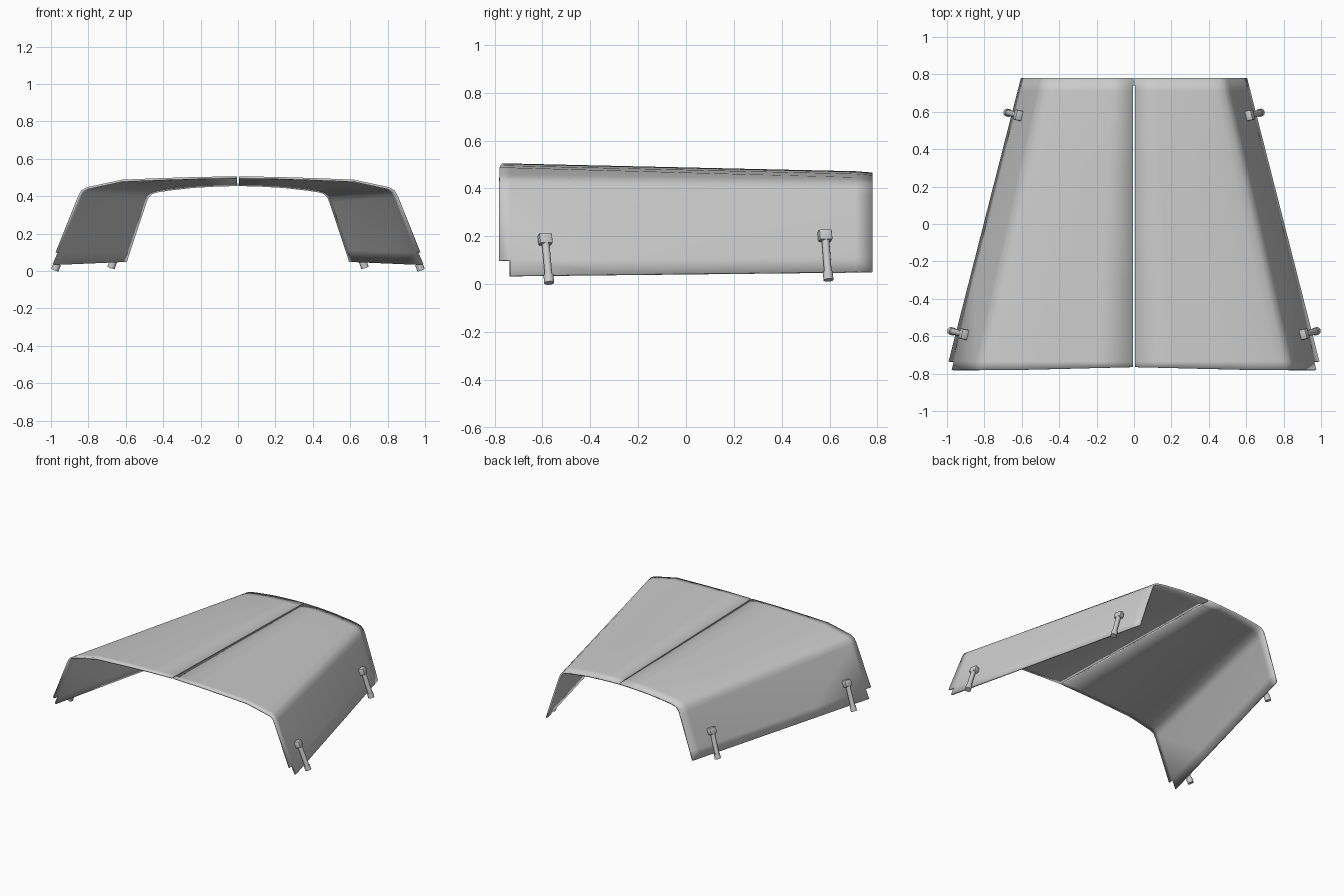
import bpy, bmesh
from mathutils import Vector, Matrix

cube = bpy.data.objects.get("Cube")
if cube:
    bpy.data.objects.remove(cube, do_unlink=True)


def material(name, value):
    m = bpy.data.materials.new(name)
    m.use_nodes = True
    colour = (value, value, value, 1)
    m.diffuse_color = colour
    m.node_tree.nodes["Principled BSDF"].inputs["Base Color"].default_value = colour
    return m


panel_grey = material("panel grey", 0.6)

# Half cross-sections (x, z), from the centre seam down to the bottom edge
FRONT = [(.006, .505), (.2, .503), (.42, .496), (.62, .488), (.76, .458), (.81, .447),
         (.838, .43), (.855, .40), (.975, .10), (1.003, .036)]
BACK = [(.006, .470), (.12, .467), (.25, .459), (.38, .444), (.43, .436), (.465, .422),
        (.487, .40), (.5, .37), (.585, .115), (.605, .052)]
HALF = .78


def section(y):
    """Cross-section of the hood at a given depth."""
    t = (y + HALF) / (2 * HALF)
    return [Vector((a[0] + (b[0] - a[0]) * t, y, a[1] + (b[1] - a[1]) * t))
            for a, b in zip(FRONT, BACK)]


def finish(obj, angle=35):
    bpy.ops.object.select_all(action='DESELECT')
    obj.select_set(True)
    bpy.context.view_layer.objects.active = obj
    bpy.ops.object.shade_smooth_by_angle(angle=angle * 3.14159 / 180)


def make_object(bm, name):
    mesh = bpy.data.meshes.new(name)
    bm.to_mesh(mesh)
    bm.free()
    obj = bpy.data.objects.new(name, mesh)
    bpy.context.collection.objects.link(obj)
    mesh.materials.append(panel_grey)
    return obj


def add_mirror(obj):
    mod = obj.modifiers.new("mirror", 'MIRROR')
    mod.use_axis[0] = True


# Hood shell: lofted half, notched at the front bottom corner
bm = bmesh.new()
rows = []
for y in (-HALF, -.735, -.3, .3, .71, HALF):
    points = section(y)
    if y == -HALF:                      # front edge curves back at the seam
        for p in points:
            p.y += .015 * max(0, 1 - p.x / .6)
    if y == HALF:                       # rear lip closes the seam and drops a little
        points[0].x = .002
        for p in points[:5]:
            p.z -= .004
    rows.append([bm.verts.new(p) for p in points])
last = len(FRONT) - 2
for r in range(len(rows) - 1):
    for i in range(last + 1):
        if r == 0 and i == last:
            continue
        a, b = rows[r], rows[r + 1]
        bm.faces.new((a[i], a[i + 1], b[i + 1], b[i]))
bmesh.ops.delete(bm, geom=[v for v in bm.verts if not v.link_faces], context='VERTS')
hood = make_object(bm, "hood_shell")
solid = hood.modifiers.new("thickness", 'SOLIDIFY')
solid.thickness = .012
solid.offset = -1
add_mirror(hood)
finish(hood)


def latch_frame(y, z):
    """Axes lying on the side wall: local z runs up the wall, local x points out."""
    def wall(yy, zz):
        s = section(yy)
        top, low = s[7], s[9]
        return top.lerp(low, (top.z - zz) / (top.z - low.z))
    p = wall(y, z)
    along = (wall(y + .1, z) - p).normalized()
    along = (along - Vector((0, 0, along.z))).normalized()
    out = along.cross(wall(y, z + .1) - p).normalized()
    up = out.cross(along)
    m = Matrix((out, along, up)).transposed().to_4x4()
    m.translation = p
    return m


def add_box(bm, centre, size, bevel):
    made = bmesh.ops.create_cube(bm, size=1, matrix=Matrix.Translation(centre)
                                 @ Matrix.Diagonal((*size, 1)))["verts"]
    edges = list({e for v in made for e in v.link_edges})
    bmesh.ops.bevel(bm, geom=edges, offset=bevel, segments=2, affect='EDGES', profile=.5)


def add_rod(bm, centre, radius, length):
    bmesh.ops.create_cone(bm, cap_ends=True, segments=16, radius1=radius, radius2=radius,
                          depth=length, matrix=Matrix.Translation(centre))


# Side latches: head, pull rod and lower catch, mirrored to both sides
for name, y, z in (("front_latch", -.592, .182), ("rear_latch", .578, .198)):
    bm = bmesh.new()
    add_box(bm, (.014, 0, 0), (.04, .056, .048), .008)
    add_rod(bm, (.016, 0, -.09), .016, .15)
    add_rod(bm, (.014, 0, -.178), .021, .036)
    bmesh.ops.transform(bm, matrix=latch_frame(y, z), verts=bm.verts)
    latch = make_object(bm, name)
    add_mirror(latch)
    finish(latch)
